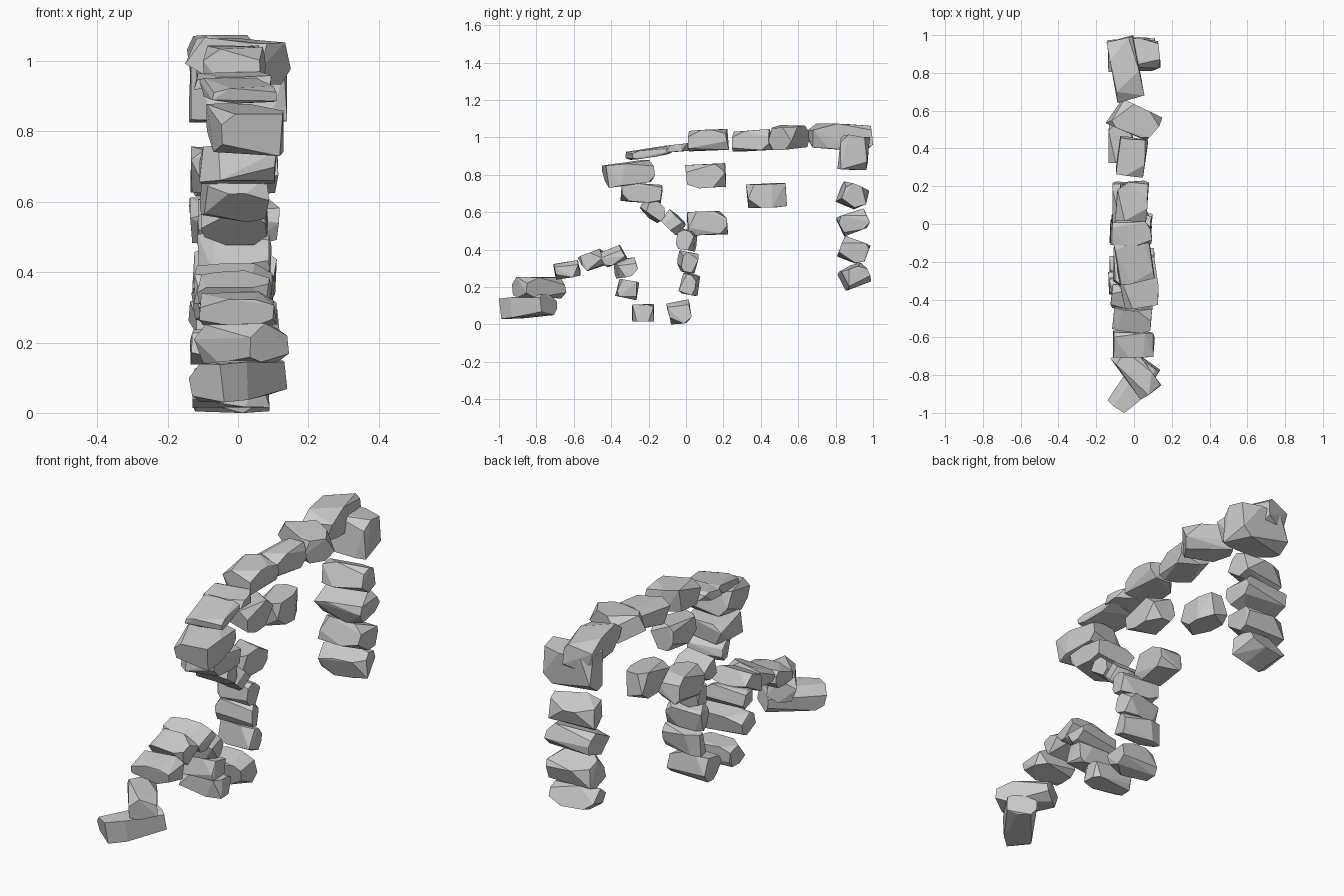
import bpy, bmesh, random
from math import radians
from mathutils import Vector, Matrix

if "Cube" in bpy.data.objects:
    bpy.data.objects.remove(bpy.data.objects["Cube"])

random.seed(11)


def rock(name, centre, length, height, tilt=0, width=0.22, yaw=0):
    """Chipped stone: convex hull of a box with irregularly cut corners,
    turned by tilt / yaw degrees and fitted to the given size."""
    size = Vector((width, length, height))
    # strongly turned stones are slender before turning
    slim = Vector((0.55 if abs(yaw) > 20 else 1, 1, 0.65 if abs(tilt) > 35 else 1))
    rot = Matrix.Rotation(radians(yaw), 4, 'Z') @ Matrix.Rotation(radians(tilt), 4, 'X')
    pts = []
    for corner in range(8):
        c = Vector([1 if corner >> i & 1 else -1 for i in range(3)])
        for axis in random.sample(range(3), 2):
            p = c * random.uniform(0.88, 1.0)
            p[axis] *= random.uniform(0.2, 0.75)
            pts.append(rot @ Vector([p[i] * size[i] * slim[i] for i in range(3)]))
    lo = Vector([min(p[i] for p in pts) for i in range(3)])
    hi = Vector([max(p[i] for p in pts) for i in range(3)])
    bm = bmesh.new()
    for p in pts:
        q = p - (lo + hi) / 2
        bm.verts.new([centre[i] + q[i] * size[i] / (hi[i] - lo[i]) for i in range(3)])
    bmesh.ops.convex_hull(bm, input=bm.verts[:])
    bmesh.ops.delete(bm, geom=[v for v in bm.verts if not v.link_faces], context='VERTS')
    bmesh.ops.dissolve_limit(bm, angle_limit=radians(9), verts=bm.verts[:], edges=bm.edges[:])
    bmesh.ops.recalc_face_normals(bm, faces=bm.faces[:])
    mesh = bpy.data.meshes.new(name)
    bm.to_mesh(mesh)
    bm.free()
    bpy.context.collection.objects.link(bpy.data.objects.new(name, mesh))


def chain(name, count, start, end, length, height, tilt=0, sway=1, width=0.22):
    """Row of equal stones between two (y, z) centres; sway -1 alternates the tilt."""
    for i in range(count):
        y, z = Vector(start).lerp(Vector(end), i / (count - 1))
        rock(f"{name}_{i + 1}", (-0.01, y, z), length, height, tilt * sway ** i,
             width + random.uniform(-0.01, 0.02), random.uniform(-12, 12))


# low outlying stones leading into the small arch
rock("front_foot", (0, -.845, .095), .31, .13, 5, .28, -35)
rock("front_slab", (.01, -.785, .197), .29, .115, 0, .27, 35)
rock("front_step", (0, -.637, .292), .145, .105, 10)
chain("small_arch_top", 2, (-.502, .345), (-.39, .365), .155, .12, 25)
chain("small_arch_side", 2, (-.322, .302), (-.315, .187), .13, .115, 12, -1, .24)
rock("small_arch_foot", (-.02, -.23, .062), .12, .095)

# curved leg of the large arch
rock("stem_foot", (-.02, -.037, .067), .135, .135, 10)
chain("stem", 3, (.018, .215), (.003, .452), .115, .125, -10)
chain("stem_bend", 2, (-.068, .547), (-.18, .612), .135, .14, -42, 1, .18)
rock("bend_stone", (0, -.238, .702), .225, .115, -5)
rock("shoulder_stone", (.02, -.308, .805), .285, .15, 8, .22, 10)

# top span
rock("shoulder_slab", (0, -.192, .917), .265, .075, 12, .22, 10)
rock("span_wedge", (-.015, -.048, .945), .135, .05, 8)
chain("span", 2, (.12, .985), (.355, .985), .22, .12, 3, 1, .16)
rock("span_crest", (0, .55, 1.0), .22, .135, 5, .3, 60)
rock("span_end_beam", (-.045, .82, 1.0), .36, .15, -3, .2, 13)

# hanging rear column
rock("rear_column_cap", (0, .897, .92), .175, .19, -5, .28)
chain("rear_column", 4, (.89, .69), (.9, .255), .18, .15, -22, -1, .25)

# stones floating under the span
for i, (x, y, z) in enumerate([(-.05, .115, .54), (-.01, .105, .795), (-.07, .43, .69)]):
    rock(f"floating_stone_{i + 1}", (x, y, z), .22, .135, 3, .13)
